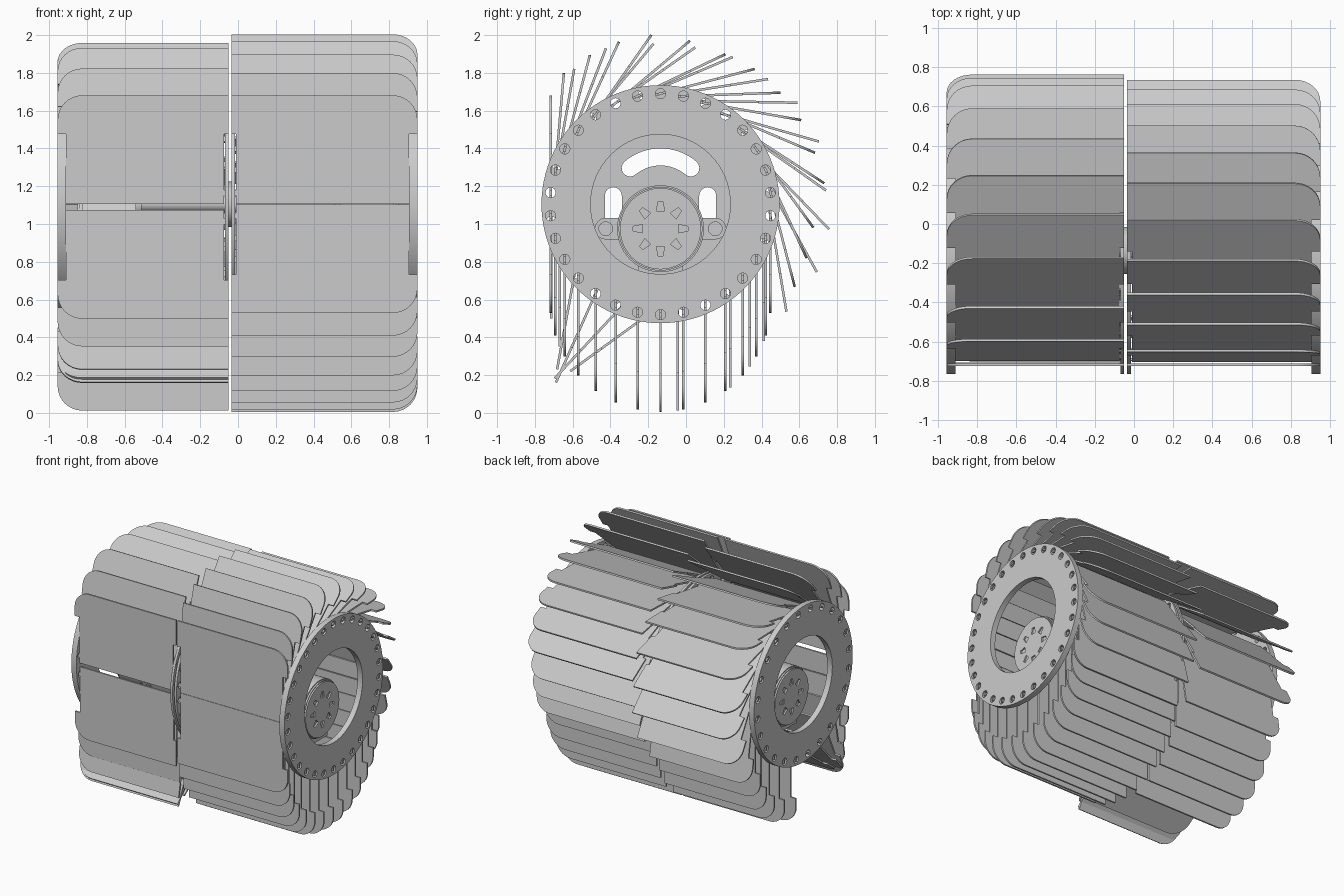
import bpy, bmesh
from math import sin, cos, pi, radians
from mathutils import Matrix, Vector

cube = bpy.data.objects.get("Cube")
if cube:
    bpy.data.objects.remove(cube)

grey = bpy.data.materials.new("light_grey")
grey.use_nodes = True
colour = (0.6, 0.6, 0.6, 1)
grey.diffuse_color = colour
grey.node_tree.nodes["Principled BSDF"].inputs["Base Color"].default_value = colour

AXIS_Y, AXIS_Z = -0.135, 1.105      # drum axis
PIVOT_R = 0.585                     # ring of flap pivots
MOTOR_Z = 0.975


def add_object(name, mesh, matrix=None):
    obj = bpy.data.objects.new(name, mesh)
    bpy.context.collection.objects.link(obj)
    if matrix:
        obj.matrix_world = matrix
    return obj


def flat_mesh(name, loops, thickness):
    """Filled outline with holes, extruded to a thin sheet."""
    curve = bpy.data.curves.new(name + "_outline", "CURVE")
    curve.dimensions = "2D"
    curve.fill_mode = "BOTH"
    curve.extrude = thickness / 2
    for loop in loops:
        spline = curve.splines.new("POLY")
        spline.points.add(len(loop) - 1)
        for point, (u, v) in zip(spline.points, loop):
            point.co = (u, v, 0, 1)
        spline.use_cyclic_u = True
    temp = bpy.data.objects.new(name + "_temp", curve)
    mesh = bpy.data.meshes.new_from_object(temp)
    bpy.data.objects.remove(temp)
    bpy.data.curves.remove(curve)
    mesh.name = name
    bm = bmesh.new()
    bm.from_mesh(mesh)
    bmesh.ops.remove_doubles(bm, verts=bm.verts, dist=0.0001)
    bmesh.ops.recalc_face_normals(bm, faces=bm.faces)
    bm.to_mesh(mesh)
    bm.free()
    mesh.materials.clear()
    mesh.materials.append(grey)
    for poly in mesh.polygons:
        poly.use_smooth = True
    mesh.set_sharp_from_angle(angle=radians(30))
    return mesh


def plate(name, loops, xa, xb):
    """Sheet in the y-z plane spanning xa to xb."""
    matrix = Matrix(((0, 0, 1, (xa + xb) / 2), (1, 0, 0, 0),
                     (0, 1, 0, 0), (0, 0, 0, 1)))
    return add_object(name, flat_mesh(name, loops, abs(xb - xa)), matrix)


def circle(y, z, r, n=48):
    return [(y + r * sin(2 * pi * i / n), z + r * cos(2 * pi * i / n)) for i in range(n)]


def arc(y, z, r, a, b, n=8):
    angles = [radians(a + (b - a) * i / n) for i in range(n + 1)]
    return [(y + r * sin(t), z + r * cos(t)) for t in angles]


def pivot(angle):
    t = radians(angle)
    return AXIS_Y + PIVOT_R * sin(t), AXIS_Z + PIVOT_R * cos(t)


def upright_slot(y):
    return arc(y, 1.15, 0.045, -90, 90) + arc(y, 1.045, 0.045, 90, 270)


def curved_slot():
    mid, half, end = 0.25, 0.045, 40
    t = radians(end)
    dy, dz = mid * sin(t), mid * cos(t)
    return (arc(AXIS_Y, AXIS_Z, mid + half, -end, end, 16)
            + arc(AXIS_Y + dy, AXIS_Z + dz, half, end, end + 180)[1:-1]
            + arc(AXIS_Y, AXIS_Z, mid - half, end, -end, 16)
            + arc(AXIS_Y - dy, AXIS_Z + dz, half, 180 - end, 360 - end)[1:-1])


def flap_outline(inner, outer, s):
    """Flap with pivot pins, side notches and rounded outer corner."""
    a, b = inner + s * 0.025, outer - s * 0.045
    base, top, pin, notch, r = -0.06, 0.515, 0.015, 0.31, 0.13
    corner = [(outer - s * (r - u), top - r + v) for u, v in arc(0, 0, r, 90, 0)]
    return [(a, base), (b, base), (b, -pin), (outer, -pin), (outer, pin), (b, pin),
            (b, notch), (outer, notch)] + corner + [
            (inner, top), (inner, notch), (a, notch), (a, pin),
            (inner, pin), (inner, -pin), (a, -pin)]


def build_module(side, s, inner, outer, tilts, step):
    pivots = [pivot(-84 + step * i) for i in range(len(tilts))]

    # Spool discs
    holes = [circle(y, z, 0.027, 16) for y, z in pivots]
    rim = circle(AXIS_Y, AXIS_Z, 0.63, 96)
    plate(side + "_outer_disc", [rim, circle(AXIS_Y, AXIS_Z, 0.37, 64)] + holes,
          outer - s * 0.045, outer)
    slots = [curved_slot(), upright_slot(-0.385), upright_slot(0.115)]
    plate(side + "_inner_disc", [rim] + slots + holes, inner, inner + s * 0.02)

    # Flaps, each turned by its own angle from upright
    mesh = flat_mesh(side + "_flap", [flap_outline(inner, outer, s)], 0.013)
    for i, ((y, z), tilt) in enumerate(zip(pivots, tilts)):
        turn = Matrix.Rotation(radians(90 - tilt), 4, "X")
        add_object(f"{side}_flap_{i + 1}", mesh, Matrix.Translation((0, y, z)) @ turn)

    # Motor can with vented back
    back, front = s * 0.85, s * 0.54
    plate(side + "_motor_body", [circle(AXIS_Y, MOTOR_Z, 0.23)], front, back - s * 0.025)
    plate(side + "_motor_shoulder", [circle(AXIS_Y, MOTOR_Z, 0.222)],
          back - s * 0.025, back - s * 0.012)
    vents = []
    for i in range(8):
        t = 2 * pi * i / 8
        radial, across = Vector((sin(t), cos(t))), Vector((cos(t), -sin(t)))
        vents.append([Vector((AXIS_Y, MOTOR_Z)) + radial * r + across * w
                      for r, w in ((0.095, 0.022), (0.145, 0.012),
                                   (0.145, -0.012), (0.095, -0.022))])
    plate(side + "_motor_cap", [circle(AXIS_Y, MOTOR_Z, 0.215)] + vents,
          back - s * 0.012, back)

    # Mounting ears, wire box and drive shaft
    ears = (arc(AXIS_Y + 0.29, MOTOR_Z, 0.057, 0, 180)
            + arc(AXIS_Y - 0.29, MOTOR_Z, 0.057, 180, 360))
    bolts = [circle(AXIS_Y + d, MOTOR_Z, 0.036, 24) for d in (-0.29, 0.29)]
    plate(side + "_motor_ears", [ears] + bolts, front - s * 0.015, front)
    y0, y1, z0, z1 = AXIS_Y - 0.12, AXIS_Y + 0.12, 0.71, 0.85
    plate(side + "_wire_box", [[(y0, z0), (y1, z0), (y1, z1), (y0, z1)]],
          front, front + s * 0.27)
    plate(side + "_motor_boss", [circle(AXIS_Y, AXIS_Z, 0.075, 32)], front - s * 0.03, front)
    plate(side + "_drive_shaft", [circle(AXIS_Y, AXIS_Z, 0.04, 32)], inner, front)


left_tilts = [0, 5, 15, 24.6, 35, 50, 64.5, 75.3, 88, 100, 113, 123, 144, 155, 165.5]
left_tilts += [180] * 15
right_tilts = [0, 10, 21, 40, 55, 67, 81, 91, 106, 125, 136, 151, 170.5]
right_tilts += [180] * 5 + [234, 223, 204, 190.4, 180, 180]

build_module("left", 1, -0.035, 0.95, left_tilts, 12)
build_module("right", -1, -0.05, -0.955, right_tilts, 15)

# Spacer between the two drums
plate("hub_spacer", [circle(AXIS_Y, AXIS_Z, 0.12)], -0.05, -0.035)
